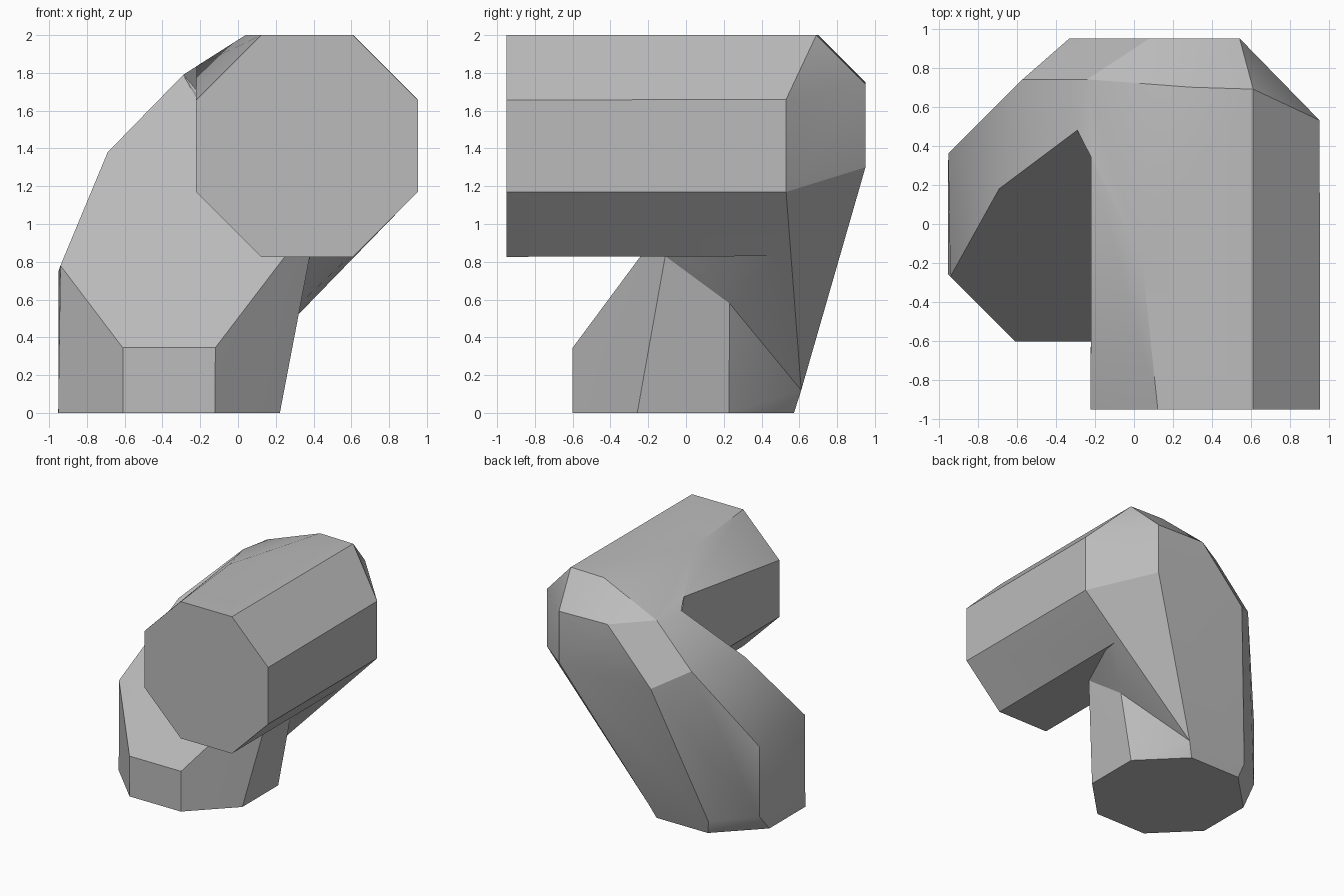
import bpy
import bmesh
import math

cube = bpy.data.objects.get("Cube")
if cube:
    bpy.data.objects.remove(cube, do_unlink=True)

grey = bpy.data.materials.new("plain grey")
grey.use_nodes = True
COLOUR = (0.5, 0.5, 0.5, 1)
grey.diffuse_color = COLOUR
grey.node_tree.nodes["Principled BSDF"].inputs["Base Color"].default_value = COLOUR


def octagon(u, v, radius=0.635):
    """Flat-sided octagon around (u, v)."""
    angles = [math.radians(22.5 + 45 * i) for i in range(8)]
    return [(u + radius * math.cos(a), v + radius * math.sin(a)) for a in angles]


def hull(name, points):
    """Convex faceted solid around the given corners."""
    bm = bmesh.new()
    for p in points:
        bm.verts.new(p)
    result = bmesh.ops.convex_hull(bm, input=bm.verts)
    loose = {g for g in result["geom_interior"] + result["geom_unused"]
             if isinstance(g, bmesh.types.BMVert)}
    bmesh.ops.delete(bm, geom=list(loose), context="VERTS")
    bmesh.ops.recalc_face_normals(bm, faces=bm.faces)
    mesh = bpy.data.meshes.new(name)
    bm.to_mesh(mesh)
    bm.free()
    mesh.materials.append(grey)
    obj = bpy.data.objects.new(name, mesh)
    bpy.context.collection.objects.link(obj)
    return obj


# Corners shared between neighbouring parts
elbow_side = [(0.95, 0.53, 1.66), (0.95, 0.53, 1.17)]
elbow_top = [(0.61, 0.69, 2), (0.29, 0.70, 2)]
elbow_back = [(0.54, 0.95, 1.74), (0.54, 0.95, 1.30), (0.08, 0.95, 1.75)]
spine = [(-0.33, 0.95, 1.305), (-0.57, 0.74, 1.44), (-0.24, 0.74, 1.79)]
heel = [(-0.07, 0.61, 0.12), (-0.64, 0.61, 0.12)]
crook = [(0.33, 0.23, 0.58), (0.38, -0.11, 0.83)]
notch = (-0.29, 0.48, 1.79)
crest = (0.04, -0.17, 2)

# Upper pipe, running front to back
upper_pipe = hull("bent_pipe",
    [(x, -0.95, z) for x, z in octagon(0.365, 1.413)]
    + elbow_side + elbow_top
    + [crest, (-0.22, 0.34, 1.835), (-0.22, 0.5, 1.17),
       (0.12, 0.5, 0.83), (0.61, 0.56, 0.83)])

# Lower pipe with its sloping front facet
lower_pipe = hull("lower_pipe",
    [(x, y, 0) for x, y in octagon(-0.365, -0.015)]
    + spine + heel + crook
    + [notch, (-0.69, 0.18, 1.38), (-0.94, -0.27, 0.78),
       (-0.61, -0.6, 0.345), (-0.12, -0.6, 0.345), (0.25, -0.24, 0.83),
       (-0.95, 0.36, 0.75), (-0.95, 0.36, 0.15)])

# Elbow joining both pipes, and the shoulder over it
elbow = hull("elbow", elbow_side + elbow_top + elbow_back + spine + heel + crook + [notch])
shoulder = hull("shoulder", [crest, notch, elbow_top[1], spine[2],
                             (0.1, 0.5, 1.4), (-0.2, 0.42, 1.68)])

# Merge everything into one skin
for part in (lower_pipe, elbow, shoulder):
    union = upper_pipe.modifiers.new("join " + part.name, "BOOLEAN")
    union.operation = "UNION"
    union.solver = "EXACT"
    union.object = part
bpy.context.view_layer.objects.active = upper_pipe
upper_pipe.select_set(True)
for modifier in list(upper_pipe.modifiers):
    bpy.ops.object.modifier_apply(modifier=modifier.name)
for part in (lower_pipe, elbow, shoulder):
    bpy.data.objects.remove(part, do_unlink=True)
bpy.ops.object.shade_smooth_by_angle(angle=math.radians(25))
